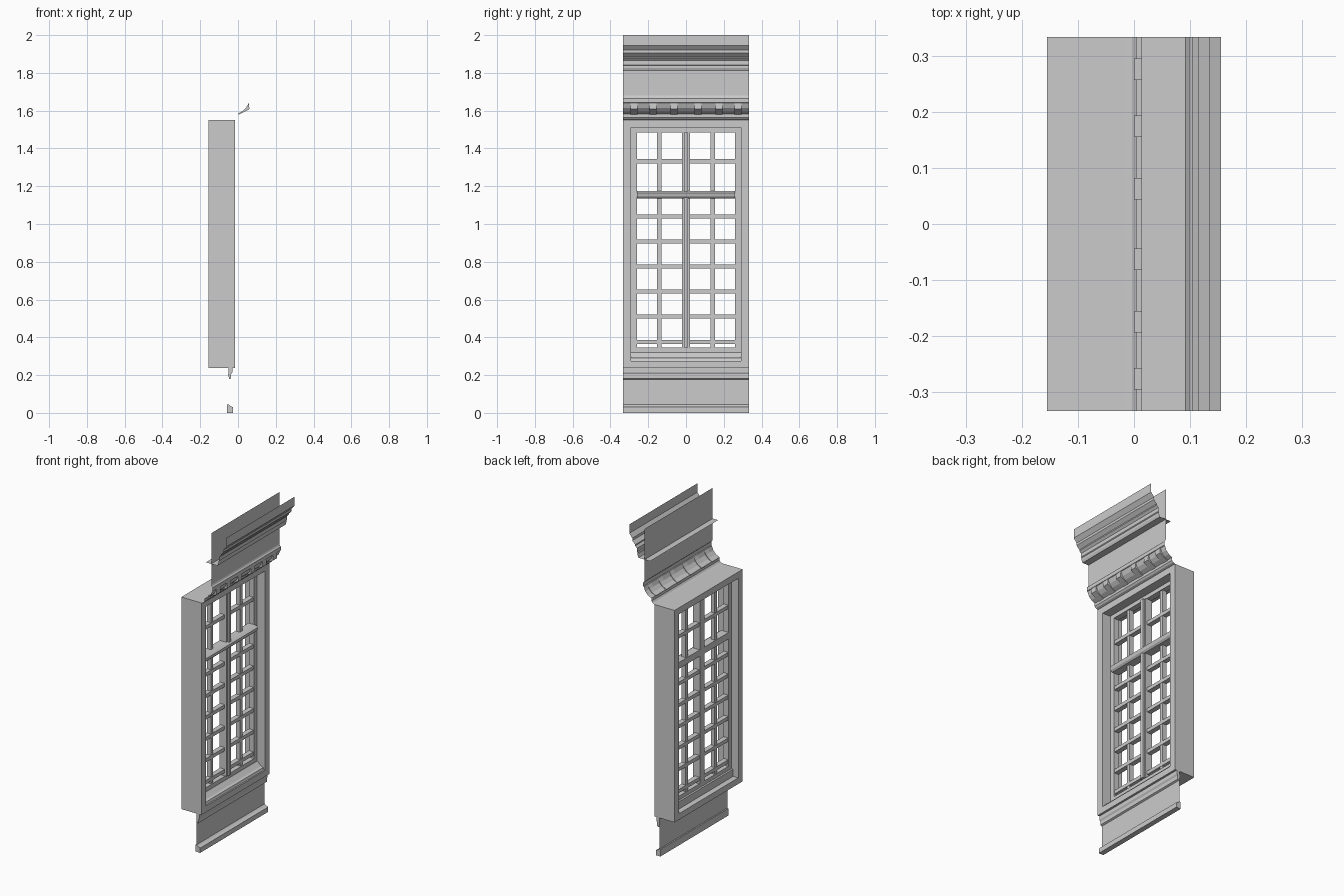
import bpy, bmesh

W = 0.333  # half width of the whole bay


def finish(name, bm):
    bmesh.ops.recalc_face_normals(bm, faces=bm.faces)
    me = bpy.data.meshes.new(name)
    bm.to_mesh(me)
    bm.free()
    ob = bpy.data.objects.new(name, me)
    bpy.context.collection.objects.link(ob)
    return ob


def extrude(name, profile, y0=-W, y1=W, closed=True):
    """Run an (x, z) profile along y, as a capped solid or an open sheet."""
    bm = bmesh.new()
    a = [bm.verts.new((x, y0, z)) for x, z in profile]
    b = [bm.verts.new((x, y1, z)) for x, z in profile]
    n = len(profile)
    for i in range(n if closed else n - 1):
        j = (i + 1) % n
        bm.faces.new((a[i], a[j], b[j], b[i]))
    if closed:
        bm.faces.new(a)
        bm.faces.new(b[::-1])
    return finish(name, bm)


def box(name, x0, x1, y0, y1, z0, z1):
    return extrude(name, [(x0, z0), (x1, z0), (x1, z1), (x0, z1)], y0, y1)


def ring(name, x0, x1, outer, inner):
    """Rectangular frame; outer and inner are (half width, z low, z high)."""
    bm = bmesh.new()
    loops = []
    for x, (w, lo, hi) in ((x0, outer), (x1, outer), (x1, inner), (x0, inner)):
        loops.append([bm.verts.new((x, y, z)) for y, z in
                      ((-w, lo), (w, lo), (w, hi), (-w, hi))])
    for k in range(4):
        p, q = loops[k], loops[(k + 1) % 4]
        for i in range(4):
            j = (i + 1) % 4
            bm.faces.new((p[i], p[j], q[j], q[i]))
    return finish(name, bm)


# Outer casing and recessed sash frame
ring("window_casing", -0.155, -0.017, (W, 0.237, 1.55), (0.29, 0.275, 1.51))
ring("sash_frame", -0.108, -0.072, (0.29, 0.30, 1.51), (0.26, 0.345, 1.485))

# Stepped sloping sill inside the casing
extrude("window_sill", [(-0.12, 0.275), (-0.025, 0.275), (-0.03, 0.29),
                        (-0.045, 0.295), (-0.07, 0.32), (-0.12, 0.32)], -0.29, 0.29)

# Mullion and transom, each with a raised bead
box("mullion", -0.11, -0.065, -0.022, 0.022, 0.345, 1.485)
box("mullion_bead", -0.065, -0.055, -0.011, 0.011, 0.345, 1.485)
extrude("transom", [(-0.11, 1.135), (-0.06, 1.135), (-0.05, 1.145), (-0.045, 1.165),
                    (-0.06, 1.175), (-0.11, 1.175)], -0.26, 0.26)

# Glazing bars
for s in (-1, 1):
    box("vertical_bar", -0.105, -0.078, s * 0.142 - 0.011, s * 0.142 + 0.011, 0.345, 1.485)
    for z in (0.375, 0.51, 0.643, 0.775, 0.907, 1.04, 1.332):
        y0, y1 = sorted((s * 0.02, s * 0.26))
        box("horizontal_bar", -0.107, -0.076, y0, y1, z - 0.011, z + 0.011)

# Base moulding, apron panel and moulding under the sill
extrude("base_moulding", [(-0.058, 0), (-0.026, 0), (-0.026, 0.03),
                          (-0.04, 0.036), (-0.05, 0.044), (-0.058, 0.044)])
extrude("apron_panel", [(-0.05, 0.03), (-0.05, 0.24)], closed=False)
extrude("under_sill_moulding", [(-0.05, 0.237), (-0.052, 0.20), (-0.046, 0.178),
                                (-0.036, 0.183), (-0.036, 0.205), (-0.03, 0.215),
                                (-0.03, 0.237)])

# Frieze sheet: lip over the casing, flared cove, fillet and tall panel
extrude("frieze", [(-0.017, 1.55), (-0.004, 1.555), (0.004, 1.565), (0.004, 1.583),
                   (0.028, 1.595), (0.046, 1.614), (0.056, 1.64), (0.06, 1.642),
                   (0.06, 1.665), (0.053, 1.672), (0.05, 1.68), (0.05, 2.0)], closed=False)

# Row of small brackets under the cove
for y in (-0.276, -0.174, -0.063, 0.063, 0.174, 0.276):
    extrude("bracket", [(0, 1.585), (0.026, 1.598), (0.043, 1.616), (0.058, 1.642),
                        (0.06, 1.608), (0.035, 1.594), (0.005, 1.579)],
            y - 0.019, y + 0.019)

# Crown cornice sheet with its soffit shelf
extrude("crown_cornice", [(0.013, 1.81), (0.092, 1.81), (0.098, 1.825), (0.098, 1.838),
                          (0.103, 1.842), (0.103, 1.865), (0.115, 1.878), (0.115, 1.885),
                          (0.135, 1.905), (0.135, 1.92), (0.155, 1.945), (0.155, 2.0)],
        closed=False)
